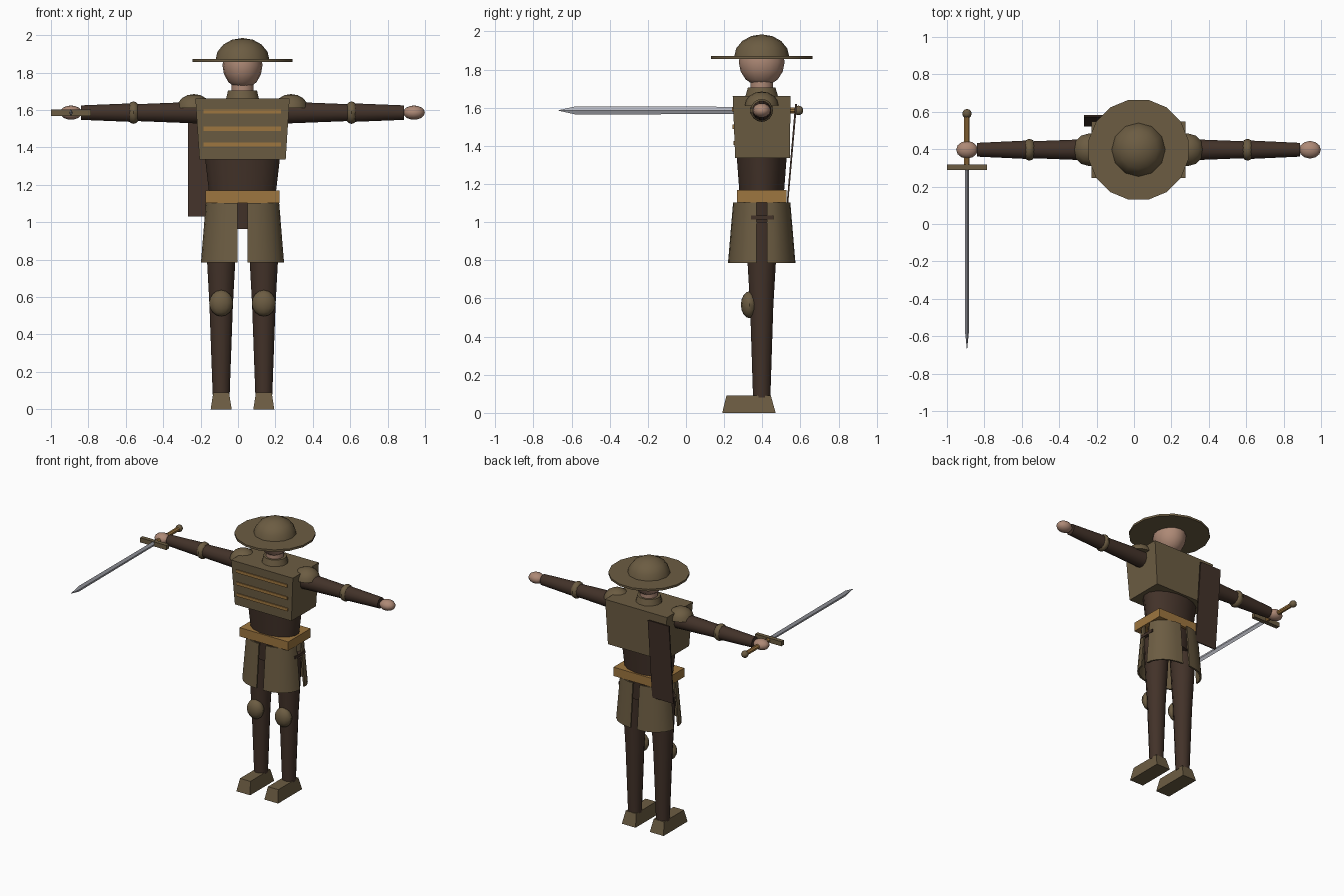
import bpy, bmesh, math
from mathutils import Matrix, Vector

old = bpy.data.objects.get("Cube")
if old:
    bpy.data.objects.remove(old, do_unlink=True)


def material(name, r, g, b):
    m = bpy.data.materials.new(name)
    m.use_nodes = True
    m.diffuse_color = (r, g, b, 1)
    m.node_tree.nodes["Principled BSDF"].inputs["Base Color"].default_value = (r, g, b, 1)
    return m


OLIVE = material("olive armour", 0.15, 0.108, 0.055)
BROWN = material("dark brown cloth", 0.055, 0.032, 0.022)
SKIN = material("skin", 0.42, 0.25, 0.18)
GOLD = material("leather gold", 0.34, 0.18, 0.05)
STEEL = material("steel", 0.46, 0.47, 0.52)

CX, CY = 0.024, 0.397   # body axis
ARM_Z = 1.586
SIDES = (("left", 1), ("right", -1))


def finish(name, bm, mat, smooth=True):
    bmesh.ops.recalc_face_normals(bm, faces=bm.faces)
    me = bpy.data.meshes.new(name)
    bm.to_mesh(me)
    bm.free()
    me.materials.append(mat)
    ob = bpy.data.objects.new(name, me)
    bpy.context.collection.objects.link(ob)
    if smooth:
        bpy.ops.object.select_all(action="DESELECT")
        ob.select_set(True)
        bpy.context.view_layer.objects.active = ob
        bpy.ops.object.shade_smooth_by_angle(angle=math.radians(40))
    return ob


def loft(name, rings, mat, smooth=True):
    """Bridge rings of equal point count and cap both ends."""
    bm = bmesh.new()
    loops = [[bm.verts.new(p) for p in ring] for ring in rings]
    n = len(loops[0])
    for a, b in zip(loops, loops[1:]):
        for i in range(n):
            j = (i + 1) % n
            bm.faces.new((a[i], a[j], b[j], b[i]))
    bm.faces.new(loops[0])
    bm.faces.new(loops[-1])
    return finish(name, bm, mat, smooth)


def tube(name, stations, mat, axis="z", n=12):
    """Round limb through (centre, radius_a, radius_b) stations along an axis."""
    rings = []
    for c, ra, rb in stations:
        ring = []
        for i in range(n):
            t = math.tau * (i + 0.5) / n
            u, v = ra * math.cos(t), rb * math.sin(t)
            off = {"z": (u, v, 0), "x": (0, u, v), "y": (u, 0, v)}[axis]
            ring.append(Vector(c) + Vector(off))
        rings.append(ring)
    return loft(name, rings, mat)


def rect(x0, x1, y0, y1, z):
    return [(x0, y0, z), (x1, y0, z), (x1, y1, z), (x0, y1, z)]


def block(name, bottom, top, mat):
    """Straight or tapered block between two rectangles."""
    return loft(name, [rect(*bottom), rect(*top)], mat, False)


def ball(name, c, r, mat, half=False, n=12):
    bm = bmesh.new()
    bmesh.ops.create_uvsphere(bm, u_segments=n, v_segments=8, radius=1)
    if half:
        cut = bmesh.ops.bisect_plane(bm, geom=bm.verts[:] + bm.edges[:] + bm.faces[:], dist=1e-4,
                                     plane_co=(0, 0, 0), plane_no=(0, 0, -1), clear_outer=True)
        rim = [e for e in cut["geom_cut"] if isinstance(e, bmesh.types.BMEdge)]
        bmesh.ops.edgeloop_fill(bm, edges=rim)
    bmesh.ops.transform(bm, matrix=Matrix.Translation(c) @ Matrix.Diagonal((*r, 1)), verts=bm.verts)
    return finish(name, bm, mat)


# Head, neck and hat
tube("neck", [((CX, CY, 1.66), 0.06, 0.06), ((CX, CY, 1.78), 0.06, 0.06)], SKIN)
tube("collar", [((CX, CY, 1.655), 0.092, 0.09), ((CX, CY, 1.705), 0.08, 0.075)], OLIVE)
ball("head", (CX, CY, 1.84), (0.107, 0.12, 0.128), SKIN, n=16)
tube("hat_brim", [((CX, CY, 1.857), 0.272, 0.272), ((CX, CY, 1.872), 0.272, 0.272)], OLIVE, n=16)
ball("hat_crown", (CX, CY, 1.865), (0.145, 0.145, 0.12), OLIVE, half=True)

# Torso, chest stripes and belt
block("chest_plate", (-0.206, 0.255, 0.258, 0.545, 1.336), (-0.228, 0.276, 0.245, 0.548, 1.662), OLIVE)
for i, z in enumerate((1.592, 1.5, 1.415)):
    y = 0.258 - 0.04 * (z - 1.336)
    block(f"chest_stripe_{i + 1}", (-0.185, 0.23, y - 0.007, y + 0.01, z - 0.011),
          (-0.185, 0.23, y - 0.007, y + 0.01, z + 0.011), GOLD)
tube("abdomen", [((CX, CY, 1.14), 0.18, 0.118), ((CX, CY, 1.35), 0.205, 0.134)], BROWN, n=16)
block("belt", (-0.174, 0.222, 0.268, 0.528, 1.104), (-0.174, 0.222, 0.268, 0.528, 1.169), GOLD)
tube("pelvis", [((CX, CY, 0.965), 0.15, 0.11), ((CX, CY, 1.11), 0.17, 0.115)], BROWN)
block("hip_buckle", (0.2, 0.228, 0.34, 0.46, 1.015), (0.2, 0.228, 0.34, 0.46, 1.035), BROWN)

# Four skirt panels: thin quarter cones set apart by straight slits
GAP = 0.027
for side, sx in SIDES:
    for end, sy in (("back", 1), ("front", -1)):
        rings = []
        for z, rx, ry in ((1.104, 0.196, 0.15), (0.785, 0.222, 0.177)):
            outer, inner = [], []
            for i in range(7):
                t = math.pi / 2 * i / 6
                for pts, d in ((outer, 0), (inner, 0.012)):
                    pts.append((CX + sx * (GAP + (rx - GAP - d) * math.cos(t)),
                                CY + sy * (GAP + (ry - GAP - d) * math.sin(t)), z))
            rings.append(outer + inner[::-1])
        loft(f"{side}_{end}_skirt_panel", rings, OLIVE)

# Half cape hanging from the right shoulder
block("cape", (-0.268, -0.095, 0.522, 0.53, 1.03), (-0.268, -0.095, 0.572, 0.582, 1.62), BROWN)

for side, s in SIDES:
    # Legs
    x = CX + s * 0.114
    tube(f"{side}_leg", [((x, CY, 1.0), 0.088, 0.088), ((x, CY, 0.79), 0.078, 0.077),
                         ((x, CY, 0.56), 0.065, 0.063), ((x, CY, 0.08), 0.047, 0.047)], BROWN)
    ball(f"{side}_knee_guard", (x, 0.332, 0.567), (0.064, 0.044, 0.07), OLIVE)
    block(f"{side}_boot", (x - 0.056, x + 0.056, 0.19, 0.47, 0),
          (x - 0.042, x + 0.042, 0.212, 0.445, 0.09), OLIVE)
    # Arms
    def at(d, z=ARM_Z):
        return (CX + s * d, CY, z)
    tube(f"{side}_upper_arm", [(at(0.24), 0.06, 0.06), (at(0.585), 0.046, 0.046)], BROWN, "x")
    tube(f"{side}_forearm", [(at(0.575), 0.052, 0.052), (at(0.863), 0.038, 0.04)], BROWN, "x")
    ball(f"{side}_elbow_guard", at(0.583), (0.038, 0.059, 0.06), OLIVE)
    ball(f"{side}_hand", at(0.917), (0.058, 0.047, 0.038), SKIN)
    ball(f"{side}_shoulder_guard", at(0.26, 1.612), (0.09, 0.088, 0.073), OLIVE, half=True)

# Sword held in the right hand, pointing forward
SX = CX - 0.917


def diamond(y, w, h):
    return [(SX + w, y, ARM_Z), (SX, y, ARM_Z + h), (SX - w, y, ARM_Z), (SX, y, ARM_Z - h)]


loft("sword_blade", [diamond(0.31, 0.01, 0.019), diamond(-0.58, 0.01, 0.021),
                     diamond(-0.672, 0.0005, 0.0005)], STEEL, False)
block("sword_guard", (SX - 0.107, SX + 0.107, 0.288, 0.318, ARM_Z - 0.017),
      (SX - 0.107, SX + 0.107, 0.288, 0.318, ARM_Z + 0.017), OLIVE)
tube("sword_grip", [((SX, 0.31, ARM_Z), 0.016, 0.016), ((SX, 0.585, ARM_Z), 0.016, 0.016)], GOLD, "y", 8)
ball("sword_pommel", (SX, 0.59, ARM_Z), (0.025, 0.025, 0.025), OLIVE)
